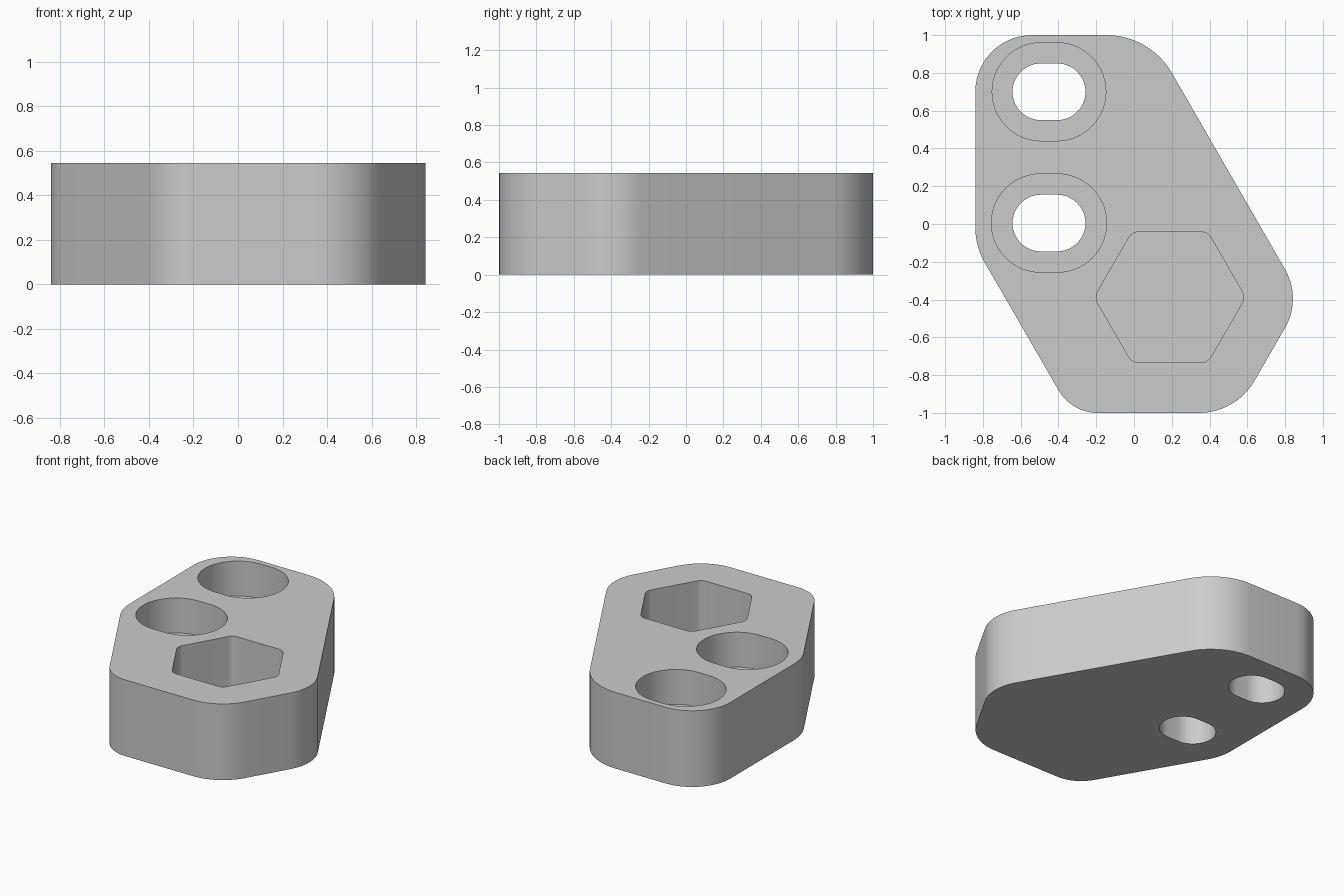
import bpy
import bmesh
import math
from mathutils import Vector

HEIGHT = 0.545

cube = bpy.data.objects.get("Cube")
if cube:
    bpy.data.objects.remove(cube, do_unlink=True)

grey = bpy.data.materials.new("grey")
grey.use_nodes = True
grey.diffuse_color = (0.6, 0.6, 0.6, 1)
grey.node_tree.nodes["Principled BSDF"].inputs["Base Color"].default_value = (0.6, 0.6, 0.6, 1)


def rounded(corners, steps=14):
    """Round each (x, y, radius) corner of a counter-clockwise polygon."""
    points = []
    for i, (x, y, r) in enumerate(corners):
        p = Vector((x, y))
        a = (Vector(corners[i - 1][:2]) - p).normalized()
        b = (Vector(corners[(i + 1) % len(corners)][:2]) - p).normalized()
        half = a.angle(b) / 2
        centre = p + (a + b).normalized() * (r / math.sin(half))
        start = p + a * (r / math.tan(half)) - centre
        turn = math.pi - 2 * half
        for k in range(steps + 1):
            t = turn * k / steps
            c, s = math.cos(t), math.sin(t)
            points.append(centre + Vector((start.x * c - start.y * s,
                                           start.x * s + start.y * c)))
    return points


def slot(x, y, half_width, radius):
    w, r = half_width, radius
    return rounded([(x - w, y - r, r), (x + w, y - r, r),
                    (x + w, y + r, r), (x - w, y + r, r)])


def prism(name, outline, bottom, top):
    bm = bmesh.new()
    verts = [bm.verts.new((p.x, p.y, bottom)) for p in outline]
    bmesh.ops.remove_doubles(bm, verts=verts, dist=0.0001)
    face = bm.faces.new(list(bm.verts))
    result = bmesh.ops.extrude_face_region(bm, geom=[face])
    raised = [g for g in result["geom"] if isinstance(g, bmesh.types.BMVert)]
    bmesh.ops.translate(bm, verts=raised, vec=(0, 0, top - bottom))
    bmesh.ops.recalc_face_normals(bm, faces=bm.faces)
    mesh = bpy.data.meshes.new(name)
    bm.to_mesh(mesh)
    bm.free()
    mesh.materials.append(grey)
    obj = bpy.data.objects.new(name, mesh)
    bpy.context.collection.objects.link(obj)
    return obj


# Main block with unevenly rounded corners
block = prism("mounting_block", rounded([
    (-0.84, 1.0, 0.30), (-0.84, -0.118, 0.37), (-0.33, -1.0, 0.24),
    (0.54, -1.0, 0.34), (0.889, -0.395, 0.31), (0.085, 1.0, 0.40)]), 0, HEIGHT)

# Two stepped slots: a wide recess above a narrow through hole
cutters = []
for y, wide in ((0.70, 0.301), (0.005, 0.305)):
    cutters.append(prism("slot_recess_cutter", slot(-0.45, y, wide, 0.26), 0.295, 1))
    cutters.append(prism("slot_hole_cutter", slot(-0.45, y, 0.193, 0.15), -0.2, 0.8))

# Blind hexagonal pocket with softened corners
hexagon = [(0.19 + 0.4 * math.cos(math.radians(a)),
            -0.388 + 0.4 * math.sin(math.radians(a)), 0.065) for a in range(0, 360, 60)]
cutters.append(prism("hex_pocket_cutter", rounded(hexagon, 8), 0.12, 1))

# Cut the openings and discard the cutters
bpy.ops.object.select_all(action="DESELECT")
bpy.context.view_layer.objects.active = block
block.select_set(True)
for cutter in cutters:
    cutter.hide_render = True
    mod = block.modifiers.new("cut", "BOOLEAN")
    mod.operation = "DIFFERENCE"
    mod.solver = "EXACT"
    mod.object = cutter
    bpy.ops.object.modifier_apply(modifier=mod.name)
    bpy.data.objects.remove(cutter, do_unlink=True)

bpy.ops.object.shade_smooth_by_angle(angle=math.radians(30))
